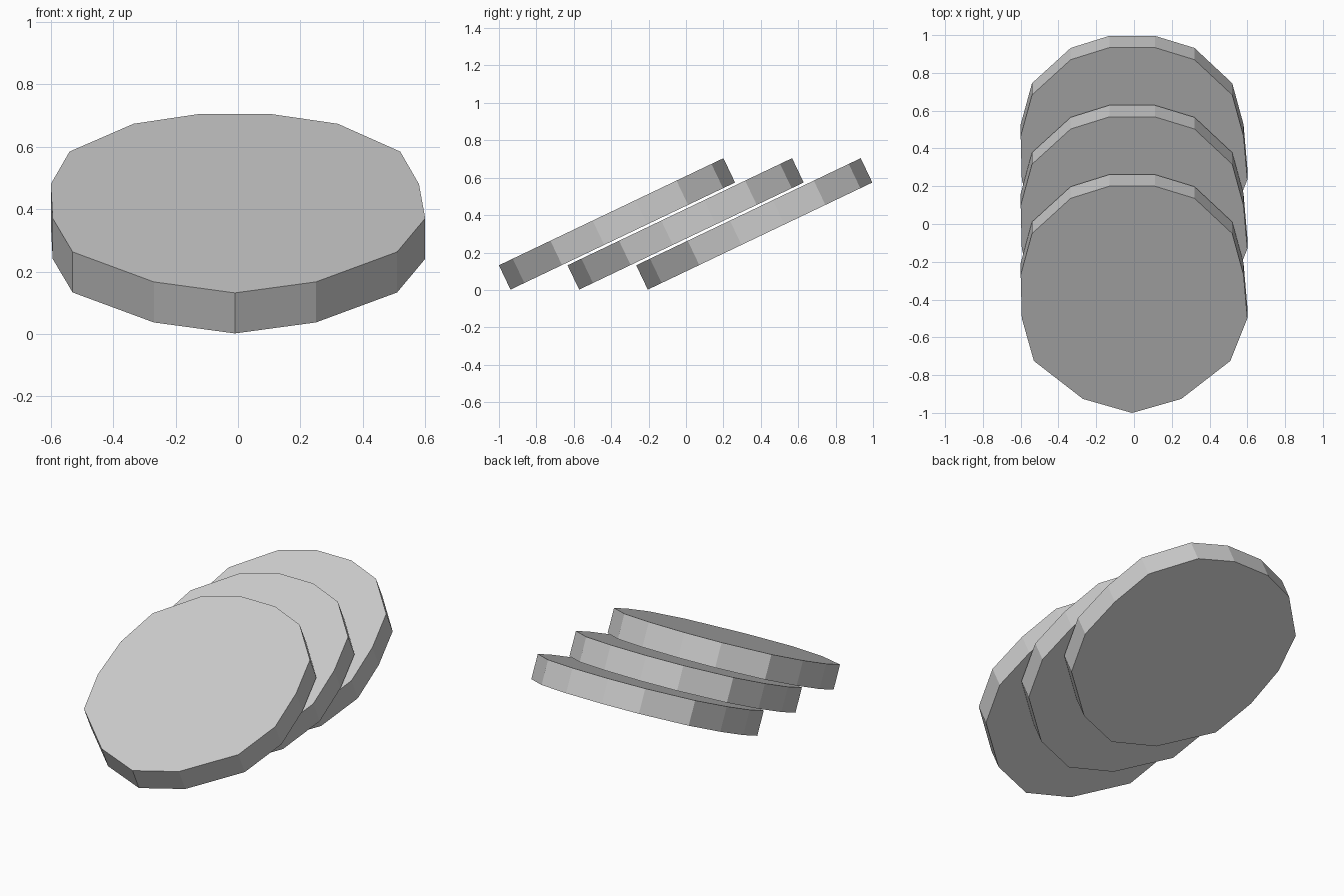
import bpy
import bmesh
import math

cube = bpy.data.objects.get("Cube")
if cube:
    bpy.data.objects.remove(cube, do_unlink=True)

grey = bpy.data.materials.new("plain_grey")
grey.use_nodes = True
colour = (0.6, 0.6, 0.6, 1)
grey.diffuse_color = colour
grey.node_tree.nodes["Principled BSDF"].inputs["Base Color"].default_value = colour

TILT = math.radians(25.5)
THICKNESS = 0.144
STEP = 0.367

# Slightly uneven fifteen-sided outline, in the plane of the disc
outline = [(-0.01, -0.665), (0.25, -0.583), (0.51, -0.36), (0.6, -0.11),
           (0.58, 0.145), (0.52, 0.387), (0.32, 0.594), (0.11, 0.665),
           (-0.13, 0.665), (-0.335, 0.594), (-0.54, 0.387), (-0.6, 0.145),
           (-0.594, -0.11), (-0.53, -0.36), (-0.27, -0.583)]

# Disc: the outline extruded down from its top face
bm = bmesh.new()
base = bm.faces.new([bm.verts.new((x, y, -THICKNESS)) for x, y in outline])
top = bmesh.ops.extrude_face_region(bm, geom=[base], use_keep_orig=True)
top_verts = [g for g in top["geom"] if isinstance(g, bmesh.types.BMVert)]
bmesh.ops.translate(bm, verts=top_verts, vec=(0, 0, THICKNESS))
bmesh.ops.recalc_face_normals(bm, faces=bm.faces)
mesh = bpy.data.meshes.new("disc")
bm.to_mesh(mesh)
bm.free()
mesh.materials.append(grey)

# Three tilted discs, leaning one behind another
for i, name in enumerate(("front_disc", "middle_disc", "back_disc")):
    disc = bpy.data.objects.new(name, mesh)
    disc.location = (0, -0.4 + i * STEP, 0.418)
    disc.rotation_euler.x = TILT
    bpy.context.collection.objects.link(disc)
